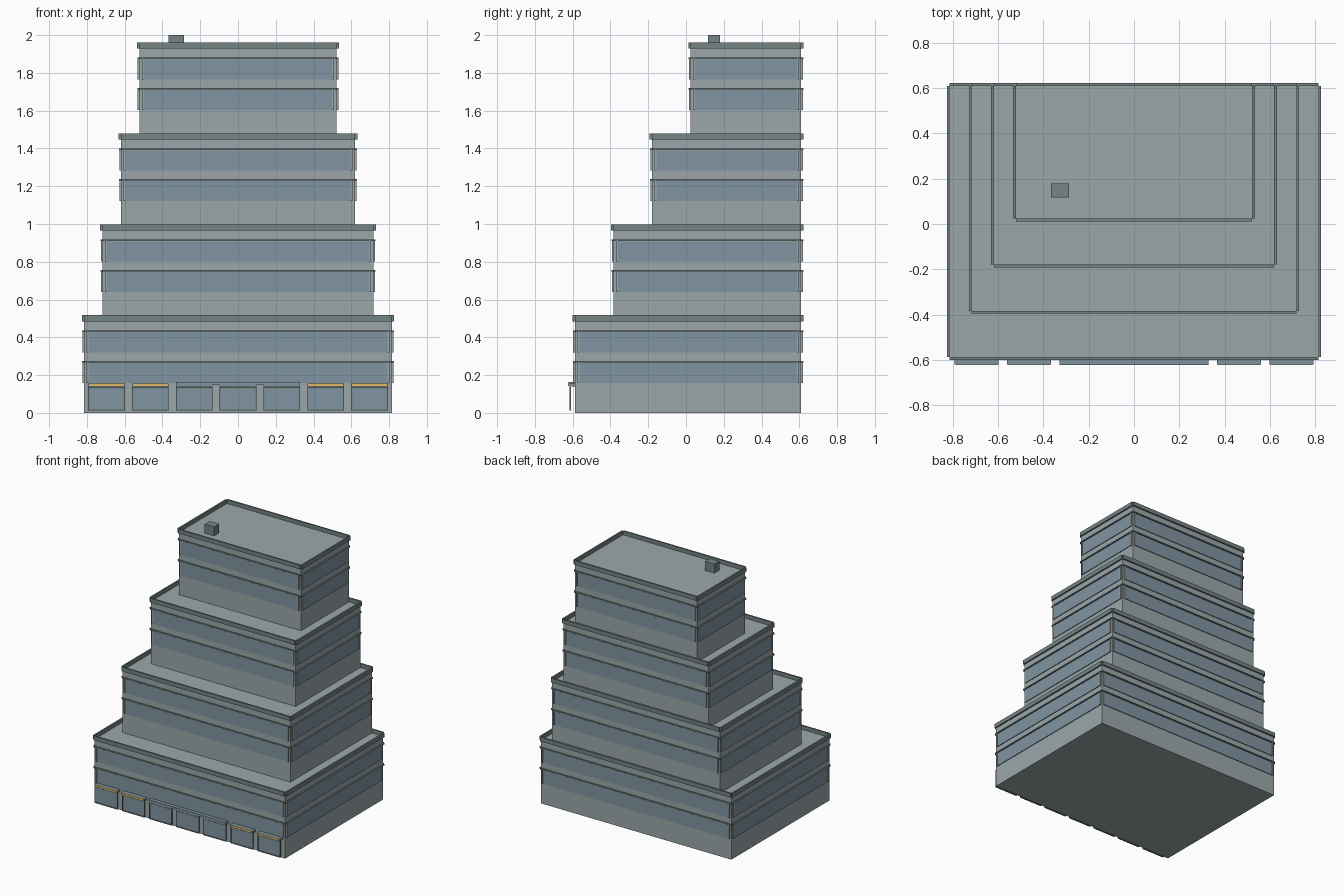
import bpy

if "Cube" in bpy.data.objects:
    bpy.data.objects.remove(bpy.data.objects["Cube"])


def material(name, r, g, b):
    m = bpy.data.materials.new(name)
    m.diffuse_color = (r, g, b, 1)
    m.use_nodes = True
    m.node_tree.nodes["Principled BSDF"].inputs["Base Color"].default_value = m.diffuse_color
    return m


WALL = material("wall_grey", 0.33, 0.39, 0.40)
TRIM = material("trim_grey", 0.18, 0.23, 0.23)
GLASS = material("glass_blue", 0.22, 0.30, 0.36)
GOLD = material("gold", 0.75, 0.48, 0.13)


def box(name, x0, x1, y0, y1, z0, z1, mat):
    bpy.ops.mesh.primitive_cube_add(size=1, location=((x0 + x1) / 2, (y0 + y1) / 2, (z0 + z1) / 2))
    o = bpy.context.object
    o.name = name
    o.scale = (x1 - x0, y1 - y0, z1 - z0)
    bpy.ops.object.transform_apply(location=False, rotation=False, scale=True)
    o.data.materials.append(mat)
    return o


def ring(name, w, yf, out, z0, z1, mat, inset=0.0):
    """Four strips standing off the walls of a tier, open at the corners."""
    for side, y0, y1 in (("front", yf - out, yf), ("back", BACK, BACK + out)):
        box(f"{name}_{side}", -w + inset, w - inset, y0, y1, z0, z1, mat)
    for side, x0, x1 in (("left", -w - out, -w), ("right", w, w + out)):
        box(f"{name}_{side}", x0, x1, yf + inset, BACK - inset, z0, z1, mat)


BACK = 0.61
STEP = 0.4815

# Four stepped tiers with parapets, window bands and ledges
for i in range(4):
    w = 0.815 - 0.0977 * i
    yf = -0.588 + 0.204 * i
    z = STEP * i
    top = z + 0.486 + (0 if i else 0.001)
    box(f"tier_{i + 1}", -w, w, yf, BACK, z, top, WALL)
    ring(f"parapet_{i + 1}", w, yf, 0.012, top - 0.002, top + 0.03, TRIM)
    for j in range(2):
        zb = z + 0.159 + 0.162 * j
        ring(f"window_band_{i + 1}_{j + 1}", w, yf, 0.006, zb, zb + 0.105, GLASS, 0.023)
        ring(f"ledge_{i + 1}_{j + 1}", w, yf, 0.011, zb + 0.108, zb + 0.116, TRIM)
        # Slim posts at both ends of every band
        for s in (-1, 1):
            xc = s * (w - 0.018)
            for y0, y1 in ((yf - 0.009, yf), (BACK, BACK + 0.009)):
                box("band_end_post", xc - 0.005, xc + 0.005, y0, y1, zb, zb + 0.108, WALL)
            for yc in (yf + 0.018, BACK - 0.018):
                xs = sorted((s * w, s * (w + 0.009)))
                box("band_end_post", xs[0], xs[1], yc - 0.005, yc + 0.005, zb, zb + 0.108, WALL)

# Roof vent
box("roof_vent", -0.367, -0.287, 0.117, 0.179, 3 * STEP + 0.486, 2.0, TRIM)

# Row of shop fronts: thin framed pane hung below a canopy
for k in range(-3, 4):
    c = k * 0.232
    x0, x1 = c - 0.097, c + 0.097
    box("shop_pane", x0, x1, -0.615, -0.610, 0.014, 0.138, GLASS)
    for xa in (x0, x1 - 0.006):
        box("shop_post", xa, xa + 0.006, -0.618, -0.609, 0.014, 0.138, TRIM)
    box("shop_header", x0, x1, -0.618, -0.609, 0.13, 0.138, TRIM)
    box("shop_sill", x0, x1, -0.618, -0.609, 0.012, 0.02, TRIM)
    box("shop_canopy", x0, x1, -0.620, -0.588, 0.140, 0.156, GLASS)
    if abs(k) > 1:
        box("gold_fascia", x0 + 0.004, x1 - 0.004, -0.624, -0.620, 0.143, 0.156, GOLD)

# Shared entrance canopy over the three middle shops
box("entrance_canopy", -0.329, 0.329, -0.622, -0.588, 0.148, 0.163, GLASS)
